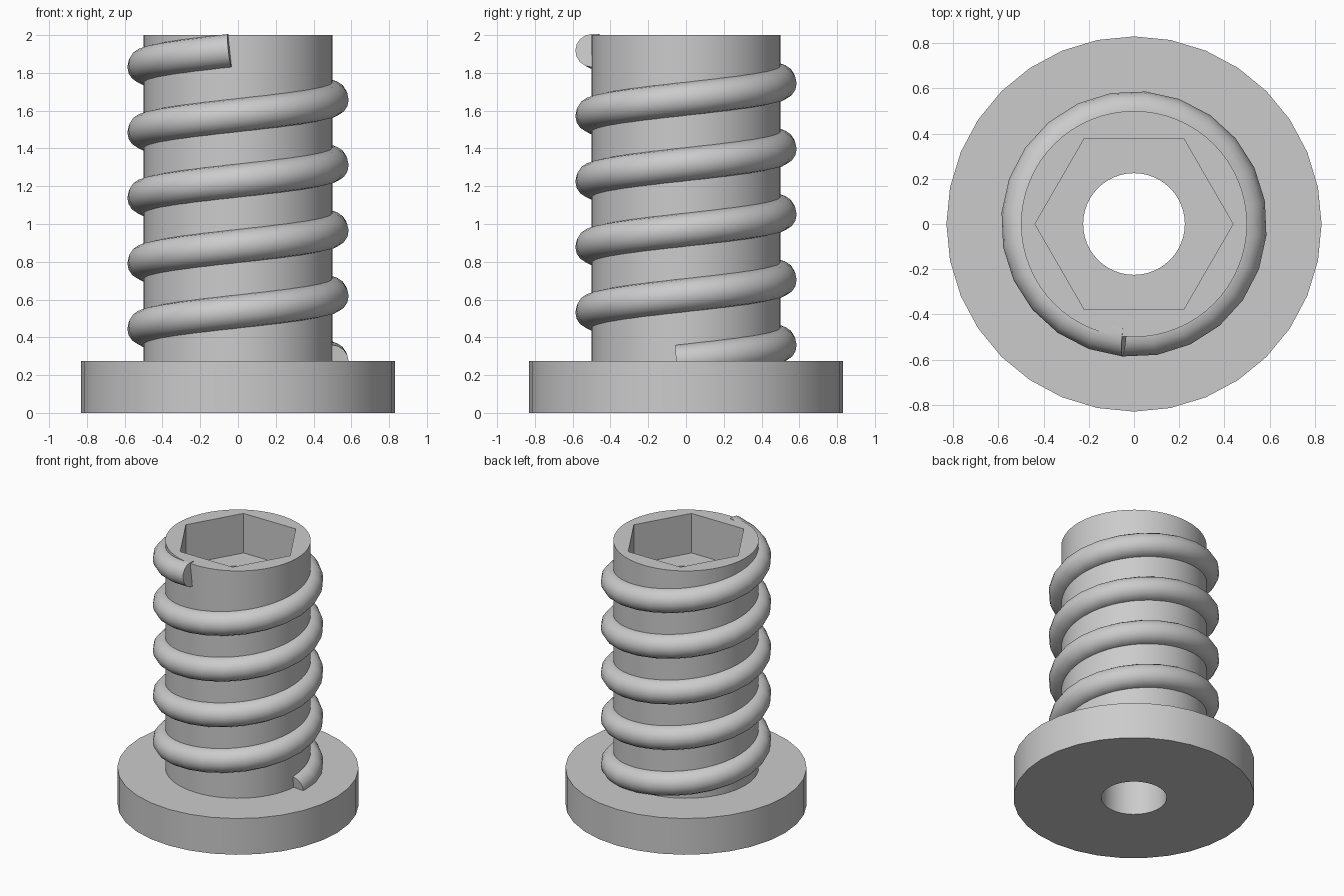
import bpy, bmesh
from math import sin, cos, pi, radians
from mathutils import Matrix, Vector

cube = bpy.data.objects.get("Cube")
if cube:
    bpy.data.objects.remove(cube, do_unlink=True)

grey = bpy.data.materials.new("plain_grey")
grey.use_nodes = True
colour = (0.6, 0.6, 0.6, 1)
grey.diffuse_color = colour
grey.node_tree.nodes["Principled BSDF"].inputs["Base Color"].default_value = colour


def add_object(name, bm):
    bmesh.ops.recalc_face_normals(bm, faces=bm.faces)
    mesh = bpy.data.meshes.new(name)
    bm.to_mesh(mesh)
    bm.free()
    mesh.materials.append(grey)
    obj = bpy.data.objects.new(name, mesh)
    bpy.context.collection.objects.link(obj)
    return obj


def cylinder(name, radius, low, high, sides):
    """Upright prism with its first corner on the x axis."""
    bm = bmesh.new()
    ring = [bm.verts.new((radius * cos(2 * pi * i / sides),
                          radius * sin(2 * pi * i / sides), low))
            for i in range(sides)]
    base = bm.faces.new(ring)
    top = bmesh.ops.extrude_face_region(bm, geom=[base])["geom"]
    bmesh.ops.translate(bm, vec=(0, 0, high - low),
                        verts=[v for v in top if isinstance(v, bmesh.types.BMVert)])
    return add_object(name, bm)


def activate(obj):
    bpy.ops.object.select_all(action='DESELECT')
    obj.select_set(True)
    bpy.context.view_layer.objects.active = obj


def combine(target, tool, operation):
    """Apply a boolean and discard the tool."""
    activate(target)
    mod = target.modifiers.new(operation, 'BOOLEAN')
    mod.operation = operation
    mod.solver = 'EXACT'
    mod.object = tool
    bpy.ops.object.modifier_apply(modifier=mod.name)
    bpy.data.objects.remove(tool, do_unlink=True)


# Flange and shank, with a through bore and a hexagonal socket
body = cylinder("flanged_shank", 0.83, 0, 0.275, 32)
combine(body, cylinder("shank", 0.5, 0.1, 2, 64), 'UNION')
combine(body, cylinder("bore_cutter", 0.225, -0.2, 2.2, 48), 'DIFFERENCE')
combine(body, cylinder("socket_cutter", 0.438, 1.7, 2.2, 6), 'DIFFERENCE')

# Spiral thread: a half-round section swept up a helix
pitch, core, bead, inset = 0.3465, 0.5, 0.088, 0.035
start, turns, steps = radians(-5), 4.75, 114
slope = pitch / (2 * pi * core)
section = [(-inset, -bead)]
section += [(bead * cos(a), bead * sin(a))
            for a in (-pi / 2 + pi * i / 8 for i in range(9))]
section += [(-inset, bead)]

bm = bmesh.new()
rings = []
for i in range(steps + 1):
    angle = start + 2 * pi * turns * i / steps
    out = Vector((cos(angle), sin(angle), 0))
    along = Vector((-sin(angle), cos(angle), slope)).normalized()
    up = out.cross(along)
    centre = out * core + Vector((0, 0, 0.277 + pitch * angle / (2 * pi)))
    rings.append([bm.verts.new(centre + out * r + up * h) for r, h in section])
for low, high in zip(rings, rings[1:]):
    for j in range(len(section)):
        k = (j + 1) % len(section)
        bm.faces.new((low[j], low[k], high[k], high[j]))
bm.faces.new(rings[0])
bm.faces.new(rings[-1])
thread = add_object("spiral_thread", bm)

for obj in (body, thread):
    activate(obj)
    bpy.ops.object.shade_smooth_by_angle(angle=radians(30))
